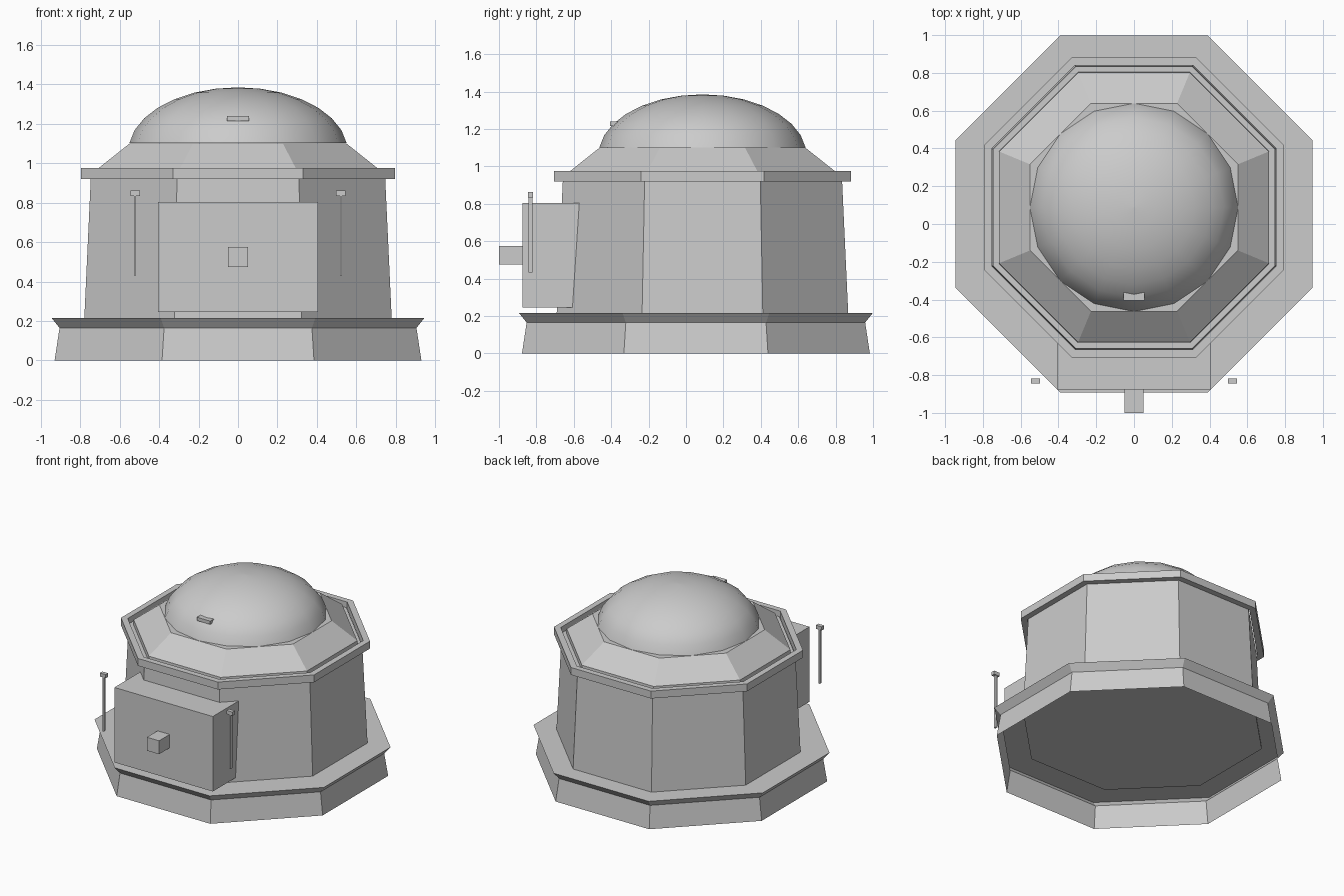
import bpy, bmesh, math

if "Cube" in bpy.data.objects:
    bpy.data.objects.remove(bpy.data.objects["Cube"])

grey = bpy.data.materials.new("plain grey")
grey.diffuse_color = (0.6, 0.6, 0.6, 1)
grey.use_nodes = True
grey.node_tree.nodes["Principled BSDF"].inputs["Base Color"].default_value = grey.diffuse_color


def finish(bm, name, smooth=False, recalc=False):
    if recalc:
        bmesh.ops.recalc_face_normals(bm, faces=bm.faces)
    me = bpy.data.meshes.new(name)
    bm.to_mesh(me)
    bm.free()
    me.materials.append(grey)
    for p in me.polygons:
        p.use_smooth = smooth
    ob = bpy.data.objects.new(name, me)
    bpy.context.collection.objects.link(ob)
    return ob


def lathe(name, profile, cy, n=8, closed=False, cap_low=False, cap_top=False, smooth=False):
    """Polygonal ring stack; an octagon's radii are measured to its flat sides."""
    bm = bmesh.new()
    k, off = (1 / math.cos(math.pi / 8), math.pi / 8) if n == 8 else (1, 0)
    rings = [[bm.verts.new((r * k * math.cos(off + 2 * math.pi * i / n),
                            cy + r * k * math.sin(off + 2 * math.pi * i / n), z))
              for i in range(n)] for r, z in profile]
    pairs = list(zip(rings, rings[1:]))
    if closed:
        pairs.append((rings[-1], rings[0]))
    for a, b in pairs:
        for i in range(n):
            j = (i + 1) % n
            bm.faces.new((a[i], a[j], b[j], b[i]))
    if cap_low:
        bm.faces.new(rings[0][::-1])
    if cap_top:
        bm.faces.new(rings[-1])
    return finish(bm, name, smooth, recalc=closed)


def box(name, x, y, z):
    bm = bmesh.new()
    bmesh.ops.create_cube(bm, size=1)
    for v in bm.verts:
        v.co = [lo + (c + 0.5) * (hi - lo) for c, (lo, hi) in zip(v.co, (x, y, z))]
    return finish(bm, name)


BASE_Y, BODY_Y = 0.053, 0.088

# Plinth: hollow from below, with a flared lip
lathe("plinth", [(0.93, 0), (0.905, 0.165), (0.945, 0.215)], BASE_Y, cap_top=True)

# Tapered walls, with a narrow ledge and sloped roof above
lathe("walls", [(0.78, 0.2), (0.746, 0.935), (0.716, 0.935)], BODY_Y, cap_low=True)
lathe("roof", [(0.716, 0.93), (0.714, 0.97), (0.55, 1.1)], BODY_Y, cap_top=True)

# Raised rim around the roof edge
lathe("eave_rim", [(0.795, 0.92), (0.795, 0.975), (0.752, 0.975), (0.752, 0.92)],
      BODY_Y, closed=True)

# Flattened dome
steps = 7
t0 = 0.13
dome = []
for i in range(steps):
    t = t0 + (math.pi / 2 - t0) * i / steps
    dome.append((0.556 * math.cos(t), 1.06 + 0.325 * math.sin(t)))
dome.append((0.002, 1.385))
lathe("dome", dome, BODY_Y, n=16, cap_top=True, smooth=True)

# Small hood on the front of the dome
box("dome_hood", (-0.055, 0.055), (-0.405, -0.34), (1.215, 1.24))

# Front porch and its knob
box("porch", (-0.405, 0.405), (-0.875, -0.54), (0.245, 0.803))
box("porch_knob", (-0.05, 0.05), (-1.0, -0.86), (0.475, 0.575))

# Lamp poles either side of the porch
for s, side in ((-1, "left"), (1, "right")):
    cx = s * 0.522
    box("pole_" + side, (cx - 0.006, cx + 0.006), (-0.842, -0.82), (0.432, 0.837))
    box("pole_cap_" + side, (cx - 0.024, cx + 0.024), (-0.845, -0.817), (0.835, 0.862))
